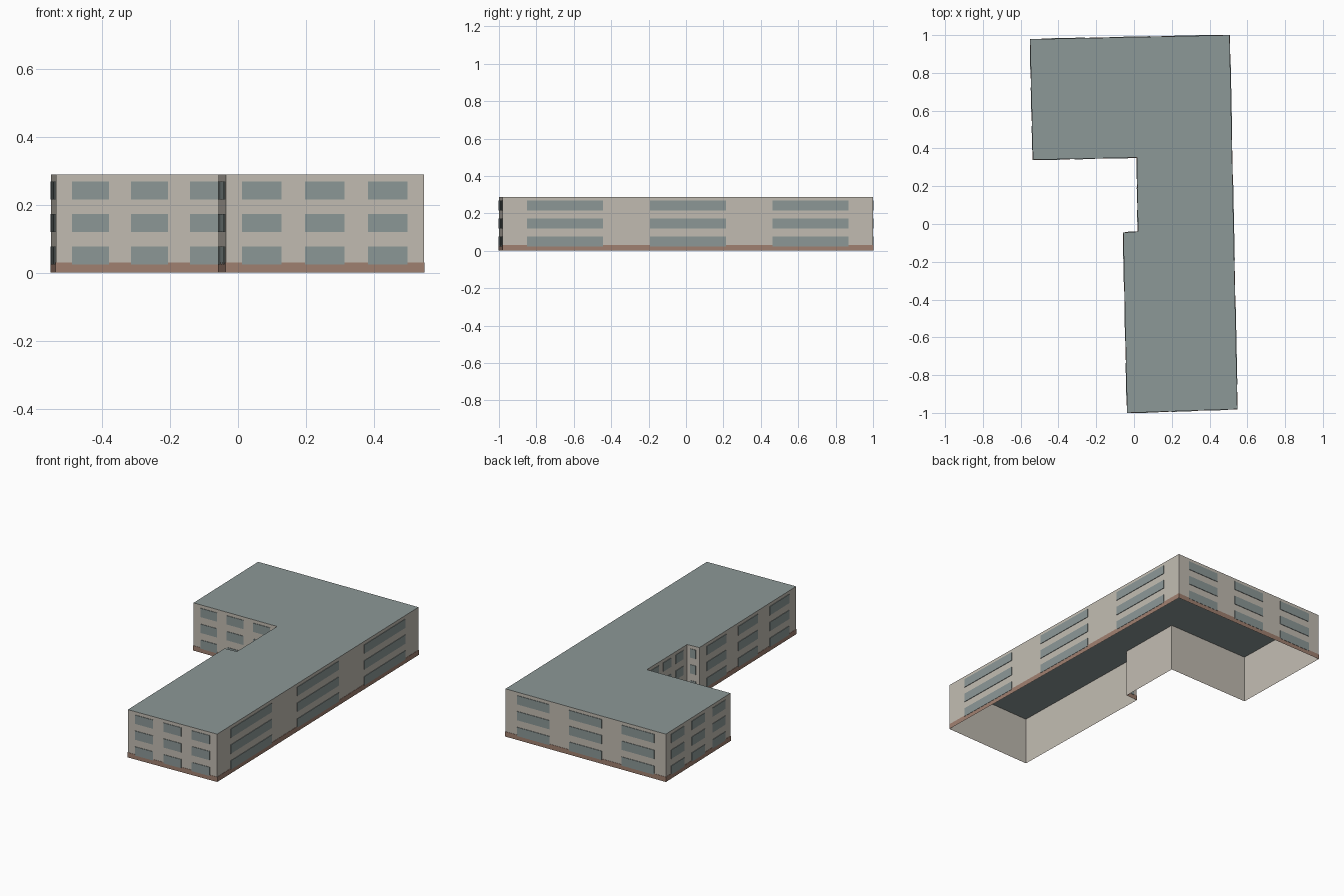
import bpy, bmesh
from mathutils import Vector

cube = bpy.data.objects.get("Cube")
if cube:
    bpy.data.objects.remove(cube, do_unlink=True)


def material(name, srgb):
    lin = [((c / 255 + 0.055) / 1.055) ** 2.4 for c in srgb]
    mat = bpy.data.materials.new(name)
    mat.use_nodes = True
    mat.diffuse_color = (*lin, 1)
    mat.node_tree.nodes["Principled BSDF"].inputs["Base Color"].default_value = (*lin, 1)
    return mat


BEIGE = material("beige render", (194, 188, 178))
SLATE = material("grey green", (140, 152, 151))
BROWN = material("brown plinth", (160, 128, 112))

HEIGHT = 0.288
PLINTH = 0.03

# Footprint corners, counterclockwise, each with the name of the wall it starts
PLAN = [
    ("front", -0.036, -1.0), ("left", 0.547, -0.98), ("back", 0.506, 1.0),
    ("wing_end", -0.55, 0.978), ("wing_front", -0.535, 0.34),
    ("courtyard", 0.015, 0.352), ("step", 0.021, -0.04), ("right", -0.057, -0.046),
]
corners = [Vector((x, y, 0)) for _, x, y in PLAN]
count = len(corners)
UP = Vector((0, 0, 1))


def wall_axes(i):
    """Length, direction and outward normal of a wall."""
    edge = corners[(i + 1) % count] - corners[i]
    along = edge.normalized()
    return edge.length, along, along.cross(UP)


def outset(distance):
    """Footprint moved outward with mitred corners."""
    ring = []
    for i, p in enumerate(corners):
        a, b = wall_axes(i - 1)[2], wall_axes(i)[2]
        ring.append(p + (a + b) * distance / (1 + a.dot(b)))
    return ring


def add_object(name, bm, mat):
    mesh = bpy.data.meshes.new(name)
    bm.to_mesh(mesh)
    bm.free()
    mesh.materials.append(mat)
    obj = bpy.data.objects.new(name, mesh)
    bpy.context.collection.objects.link(obj)


def band(bm, ring, height):
    """Vertical strip around a closed ring; returns its top vertices."""
    low = [bm.verts.new(p) for p in ring]
    top = [bm.verts.new(p + UP * height) for p in ring]
    for i in range(count):
        j = (i + 1) % count
        bm.faces.new((low[i], low[j], top[j], top[i]))
    return low, top


# Outer walls, open underneath
bm = bmesh.new()
band(bm, corners, HEIGHT)
add_object("walls", bm, BEIGE)

# Flat roof
bm = bmesh.new()
bm.faces.new([bm.verts.new(p + UP * HEIGHT) for p in corners])
add_object("roof", bm, SLATE)

# Plinth around the foot of the walls
bm = bmesh.new()
low, top = band(bm, outset(0.0015), PLINTH)
inner = [bm.verts.new(p + UP * PLINTH) for p in corners]
for i in range(count):
    j = (i + 1) % count
    bm.faces.new((top[i], top[j], inner[j], inner[i]))
add_object("plinth", bm, BROWN)


# Window plates: three storeys, three bays (one on the narrow step)
def plate(bm, start, along, normal, width, bottom, tall, depth=0.003):
    base = start + UP * bottom
    quad = [base, base + along * width, base + along * width + UP * tall, base + UP * tall]
    back = [bm.verts.new(p) for p in quad]
    front = [bm.verts.new(p + normal * depth) for p in quad]
    bm.faces.new(front)
    for i in range(4):
        j = (i + 1) % 4
        bm.faces.new((back[i], back[j], front[j], front[i]))


for i, (name, _, _) in enumerate(PLAN):
    length, along, normal = wall_axes(i)
    if name == "step":
        width = length * 0.45
        starts = [(length - width) / 2]
    else:
        width = 0.208 * length - 0.005
        margin = 0.0586 * length + 0.014
        pitch = (length - 2 * margin - width) / 2
        starts = [margin + k * pitch for k in range(3)]
    bm = bmesh.new()
    for s in starts:
        for storey in range(3):
            plate(bm, corners[i] + along * s, along, normal, width,
                  0.024 + storey * 0.0957, 0.053)
    add_object(name + "_windows", bm, SLATE)
